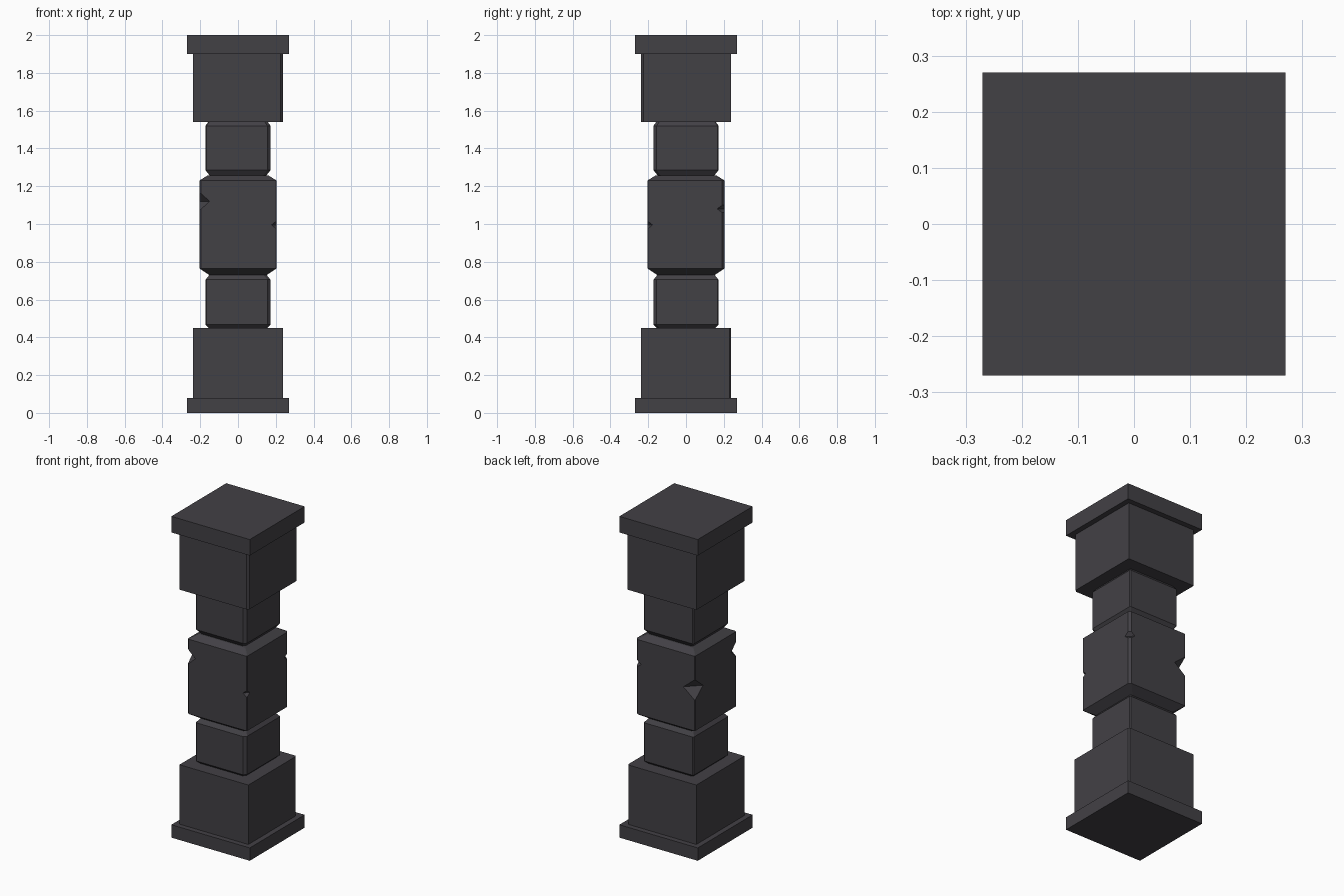
import bpy, bmesh
from mathutils import Vector

if "Cube" in bpy.data.objects:
    bpy.data.objects.remove(bpy.data.objects["Cube"])

stone = bpy.data.materials.new("dark_stone")
stone.diffuse_color = (0.055, 0.052, 0.06, 1)
stone.use_nodes = True
stone.node_tree.nodes["Principled BSDF"].inputs["Base Color"].default_value = stone.diffuse_color

# corner order: front right, back right, back left, front left
CORNERS = [(1, -1), (1, 1), (-1, 1), (-1, -1)]


def finish(name, bm):
    bmesh.ops.recalc_face_normals(bm, faces=bm.faces)
    mesh = bpy.data.meshes.new(name)
    bm.to_mesh(mesh)
    bm.free()
    mesh.materials.append(stone)
    obj = bpy.data.objects.new(name, mesh)
    bpy.context.collection.objects.link(obj)
    return obj


def block(name, profile, worn=(0, 0, 0, 0)):
    """Square block lofted through (z, half width); worn = chamfer per upright edge."""
    bm = bmesh.new()
    rings = []
    for z, h in profile:
        ring = []
        for (sx, sy), c in zip(CORNERS, worn):
            a, b = (sx * h, sy * (h - c), z), (sx * (h - c), sy * h, z)
            if c == 0:
                pts = [a]
            else:
                pts = [b, a] if sx * sy < 0 else [a, b]
            ring += [bm.verts.new(p) for p in pts]
        rings.append(ring)
    n = len(rings[0])
    for lo, hi in zip(rings, rings[1:]):
        for i in range(n):
            j = (i + 1) % n
            bm.faces.new((lo[i], lo[j], hi[j], hi[i]))
    bm.faces.new(rings[0])
    bm.faces.new(rings[-1])
    return finish(name, bm)


def chip(obj, corner, half, z, r, rz):
    """Cut a diamond shaped chip out of one upright edge."""
    bm = bmesh.new()
    centre = Vector((corner[0] * half, corner[1] * half, z))
    for s in (-1, 1):
        for d in ((r, 0, 0), (0, r, 0), (0, 0, rz)):
            bm.verts.new(centre + s * Vector(d))
    bmesh.ops.convex_hull(bm, input=bm.verts)
    cutter = finish("chip_cutter", bm)
    cutter.hide_render = True
    mod = obj.modifiers.new("chip", 'BOOLEAN')
    mod.operation, mod.solver, mod.object = 'DIFFERENCE', 'EXACT', cutter
    dg = bpy.context.evaluated_depsgraph_get()
    cut = bpy.data.meshes.new_from_object(obj.evaluated_get(dg))
    obj.modifiers.clear()
    obj.data = cut
    bpy.data.objects.remove(cutter)


# base and capital
block("base_plinth", [(0, 0.27), (0.08, 0.27)])
block("lower_block", [(0.08, 0.237), (0.45, 0.237)], (0, 0.008, 0, 0))
block("upper_block", [(1.54, 0.237), (1.90, 0.237)], (0.012, 0, 0, 0))
block("top_cap", [(1.90, 0.27), (2.0, 0.27)])

# narrow necks
neck_wear = (0.016, 0.005, 0.006, 0.005)
block("lower_neck", [(0.45, 0.155), (0.467, 0.172), (0.705, 0.172), (0.732, 0.15)], neck_wear)
block("upper_neck", [(1.25, 0.145), (1.285, 0.172), (1.52, 0.172), (1.54, 0.158)], neck_wear)

# chipped central block
middle = block("middle_block", [(0.73, 0.152), (0.765, 0.205), (1.23, 0.205), (1.256, 0.162)],
               (0.004, 0.014, 0.004, 0.008))
for corner, z, r, rz in zip(CORNERS, (0.995, 1.08, 1.02, 1.12),
                            (0.028, 0.04, 0.08, 0.055), (0.022, 0.03, 0.065, 0.05)):
    chip(middle, corner, 0.205, z, r, rz)
